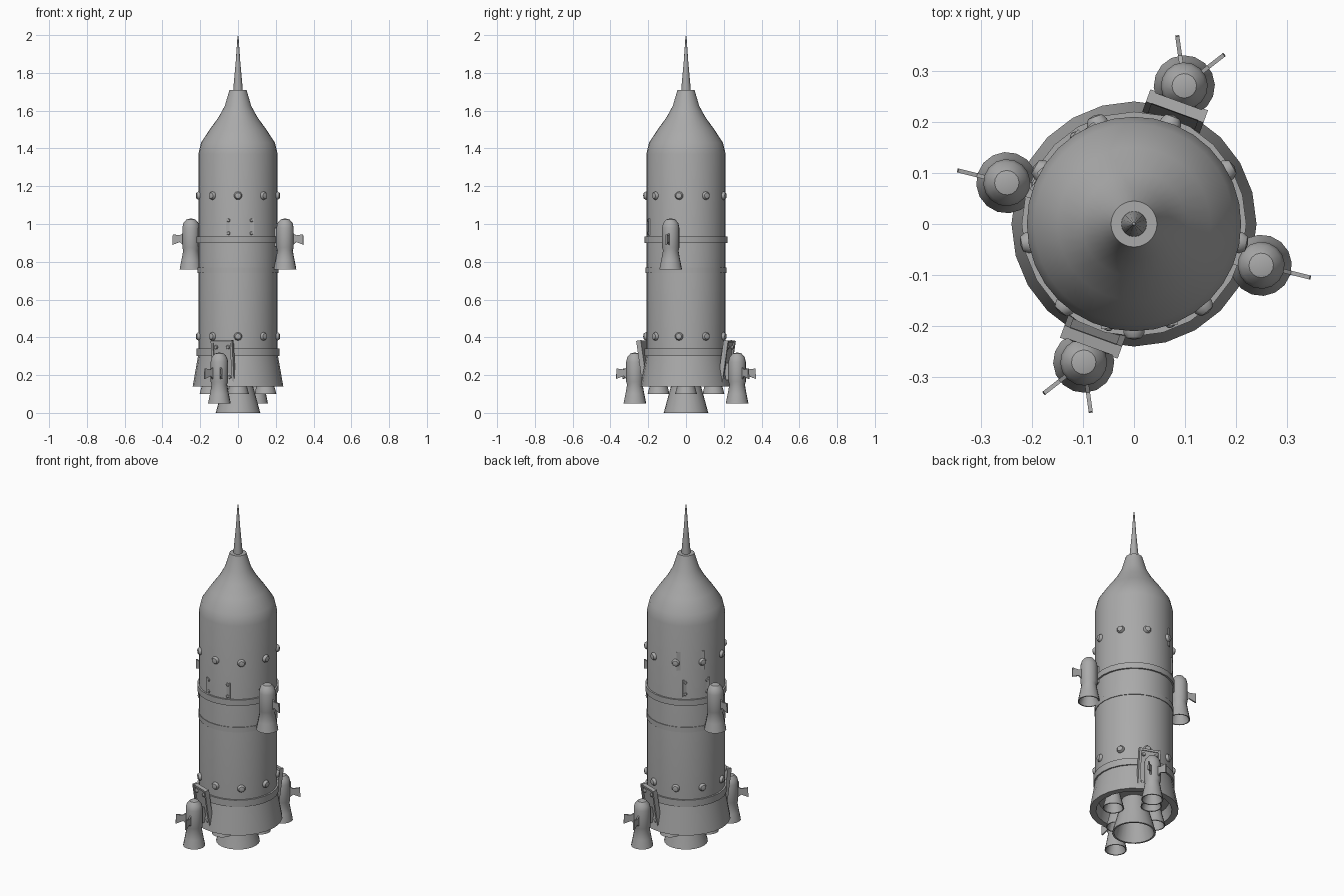
import bpy, bmesh, math
from mathutils import Matrix, Vector

if "Cube" in bpy.data.objects:
    bpy.data.objects.remove(bpy.data.objects["Cube"], do_unlink=True)

grey = bpy.data.materials.new("hull_grey")
grey.use_nodes = True
grey.diffuse_color = (0.4, 0.4, 0.4, 1)
grey.node_tree.nodes["Principled BSDF"].inputs["Base Color"].default_value = (0.4, 0.4, 0.4, 1)


def finish(bm, name, matrix=Matrix()):
    bmesh.ops.recalc_face_normals(bm, faces=bm.faces)
    mesh = bpy.data.meshes.new(name)
    bm.to_mesh(mesh)
    bm.free()
    mesh.materials.append(grey)
    obj = bpy.data.objects.new(name, mesh)
    bpy.context.collection.objects.link(obj)
    obj.matrix_world = matrix
    bpy.ops.object.select_all(action='DESELECT')
    obj.select_set(True)
    bpy.context.view_layer.objects.active = obj
    bpy.ops.object.shade_smooth_by_angle(angle=math.radians(32))
    return obj


def lathe(name, profile, sides, matrix=Matrix(), closed=False):
    """Turn a list of (radius, height) points around z."""
    bm = bmesh.new()
    rings = []
    for r, z in profile:
        if r == 0:
            rings.append([bm.verts.new((0, 0, z))] * sides)
        else:
            rings.append([bm.verts.new((r * math.cos(a), r * math.sin(a), z))
                          for a in (math.tau * i / sides for i in range(sides))])
    pairs = list(zip(rings, rings[1:]))
    if closed:
        pairs.append((rings[-1], rings[0]))
    for low, high in pairs:
        for i in range(sides):
            j = (i + 1) % sides
            corners = list(dict.fromkeys((low[i], low[j], high[j], high[i])))
            if len(corners) > 2:
                bm.faces.new(corners)
    return finish(bm, name, matrix)


def box(name, size, matrix):
    bm = bmesh.new()
    bmesh.ops.create_cube(bm, size=1, matrix=Matrix.Diagonal((*size, 1)))
    return finish(bm, name, matrix)


def around(degrees, radius, z):
    """Frame on the hull whose x axis points outward."""
    return Matrix.Rotation(math.radians(degrees), 4, 'Z') @ Matrix.Translation((radius, 0, z))


def stud(name, matrix, r, height):
    lathe(name, [(r, 0), (r, height * 0.4), (r * 0.7, height * 0.85), (0, height)], 10,
          matrix @ Matrix.Rotation(math.pi / 2, 4, 'Y'))


# Hull, nose and spike
lathe("hull", [(0.21, 0.3), (0.21, 1.37), (0.196, 1.43), (0.15, 1.5), (0.103, 1.565),
               (0.07, 1.625), (0.045, 1.71), (0, 1.71)], 32)
lathe("nose_spike", [(0.025, 1.7), (0.025, 1.715), (0.012, 1.86), (0.003, 1.99), (0, 2.0)], 16)

# Hollow engine skirt
lathe("engine_skirt", [(0, 0.3), (0.212, 0.3), (0.24, 0.14), (0.205, 0.14),
                       (0.19, 0.2), (0, 0.2)], 24)

# Hoops around the hull
for name, r, z, h in (("upper_hoop", 0.22, 0.9, 0.035), ("middle_hoop", 0.214, 0.74, 0.03),
                      ("lower_hoop", 0.22, 0.3, 0.04)):
    lathe(name, [(0.2, z), (r, z), (r, z + h), (0.2, z + h)], 24, closed=True)

# Main engine and four small engines
lathe("main_nozzle", [(0, 0.21), (0.065, 0.21), (0.08, 0.14), (0.118, 0), (0.108, 0),
                      (0.07, 0.14), (0, 0.16)], 24)
for i in range(4):
    lathe("small_nozzle", [(0, 0.21), (0.032, 0.21), (0.04, 0.17), (0.058, 0.1), (0.052, 0.1),
                           (0.034, 0.17), (0, 0.18)], 16, around(90 * i, 0.145, 0))

# Two rows of hull studs
for z in (0.405, 1.15):
    for i in range(9):
        stud("hull_stud", around(30 + 40 * i, 0.203, z), 0.022, 0.024)


def fin(matrix):
    """Swept plate in the local x-z plane."""
    bm = bmesh.new()
    outline = ((0.03, 0.115), (0.06, 0.145), (0.1, 0.13), (0.098, 0.185), (0.06, 0.18), (0.03, 0.2))
    face = bm.faces.new([bm.verts.new((x, -0.004, z)) for x, z in outline])
    out = bmesh.ops.extrude_face_region(bm, geom=[face])
    bmesh.ops.translate(bm, vec=Vector((0, 0.008, 0)),
                        verts=[v for v in out["geom"] if isinstance(v, bmesh.types.BMVert)])
    finish(bm, "thruster_fin", matrix)


def thruster(matrix, fin_angles):
    lathe("thruster", [(0, 0.03), (0.035, 0.06), (0.054, 0), (0.06, 0), (0.05, 0.05), (0.041, 0.1),
                       (0.046, 0.115), (0.046, 0.22), (0.04, 0.245), (0.024, 0.264),
                       (0, 0.27)], 16, matrix)
    for a in fin_angles:
        fin(matrix @ Matrix.Rotation(math.radians(a), 4, 'Z'))


# Upper side thrusters with one fin each
for a in (-18, 162):
    thruster(around(a, 0.262, 0.76), (4,))
    box("thruster_mount", (0.05, 0.03, 0.1), around(a, 0.215, 0.93))

# Lower thrusters with two fins on slanted, bolted mounting frames
for a in (-110, 70):
    thruster(around(a, 0.288, 0.05), (-32, 28))
    frame = around(a, 0.226, 0.27) @ Matrix.Rotation(math.radians(8.5), 4, 'Y')
    box("mount_plate", (0.015, 0.11, 0.22), frame)
    for s in (-1, 1):
        box("mount_side_rail", (0.026, 0.012, 0.23),
            frame @ Matrix.Translation((0.003, s * 0.054, 0)))
        box("mount_end_rail", (0.022, 0.11, 0.012),
            frame @ Matrix.Translation((0.002, 0, s * 0.108)))
        for t in (-1, 1):
            stud("mount_bolt", frame @ Matrix.Translation((0.006, s * 0.034, t * 0.08)), 0.011, 0.014)
    box("mount_pylon", (0.06, 0.035, 0.09), around(a, 0.25, 0.22))

# Flat hatches let into the hull, with corner bolts
for a, z, w, h in ((-87, 0.985, 0.15, 0.09), (141, 1.0, 0.15, 0.1), (132, 1.16, 0.15, 0.11)):
    box("hatch", (0.012, w, h), around(a, 0.196, z))
    if z < 1.1:
        for s in (-1, 1):
            for t in (-1, 1):
                stud("hatch_bolt", around(a + 17 * s, 0.206, z + 0.034 * t), 0.01, 0.01)
